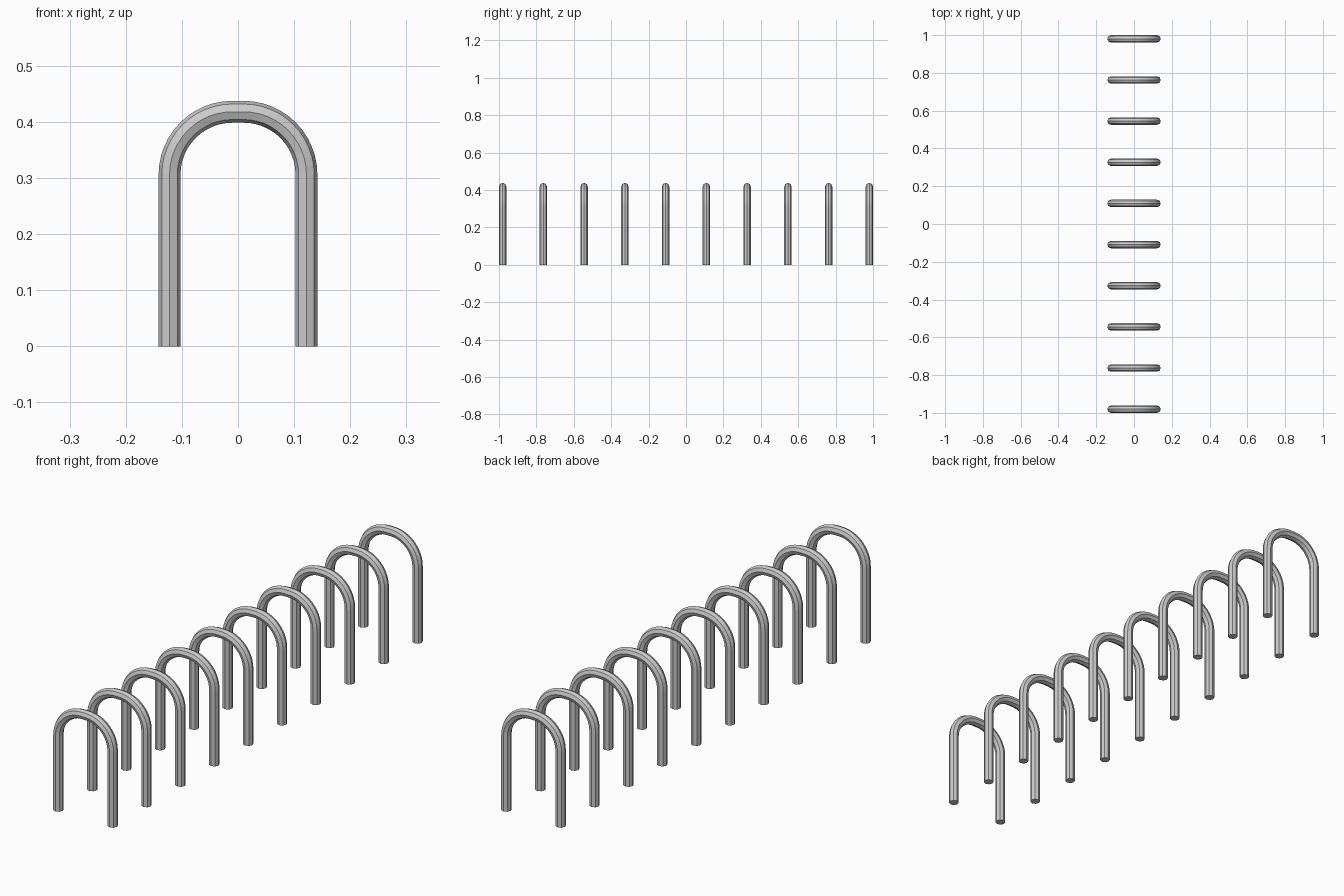
import bpy, bmesh
from math import sin, cos, pi

if "Cube" in bpy.data.objects:
    bpy.data.objects.remove(bpy.data.objects["Cube"])

COUNT, SIDES, ARC = 10, 8, 12
R = 0.0195           # tube radius
HALF_W = 0.122       # leg centre line
BEND = 0.112         # bend radius, leaves a short flat at the crown
BEND_Z = 0.306
Y_END = 1 - R

# Centre line as (x, z, outward angle): leg, bend, crown, bend, leg
flat = HALF_W - BEND
path = [(HALF_W, 0, 0.0)]
for side in (1, -1):
    for i in range(ARC + 1):
        a = i / ARC * pi / 2 + (0 if side == 1 else pi / 2)
        path.append((side * flat + BEND * cos(a), BEND_Z + BEND * sin(a), a))
path.append((-HALF_W, 0, pi))

# Sweep a faceted ring along the centre line
bm = bmesh.new()
rings = []
for x, z, a in path:
    ring = []
    for k in range(SIDES):
        t = 2 * pi * k / SIDES
        out = R * cos(t)
        ring.append(bm.verts.new((x + out * cos(a), R * sin(t), z + out * sin(a))))
    rings.append(ring)
for r0, r1 in zip(rings, rings[1:]):
    for k in range(SIDES):
        n = (k + 1) % SIDES
        bm.faces.new((r0[k], r0[n], r1[n], r1[k]))
bm.faces.new(rings[0])
bm.faces.new(rings[-1])
bmesh.ops.recalc_face_normals(bm, faces=bm.faces)
mesh = bpy.data.meshes.new("rack_hoop")
bm.to_mesh(mesh)
bm.free()

# Row of identical hoops
for i in range(COUNT):
    hoop = bpy.data.objects.new(f"rack_hoop_{i + 1}", mesh)
    hoop.location.y = -Y_END + 2 * Y_END * i / (COUNT - 1)
    bpy.context.collection.objects.link(hoop)
